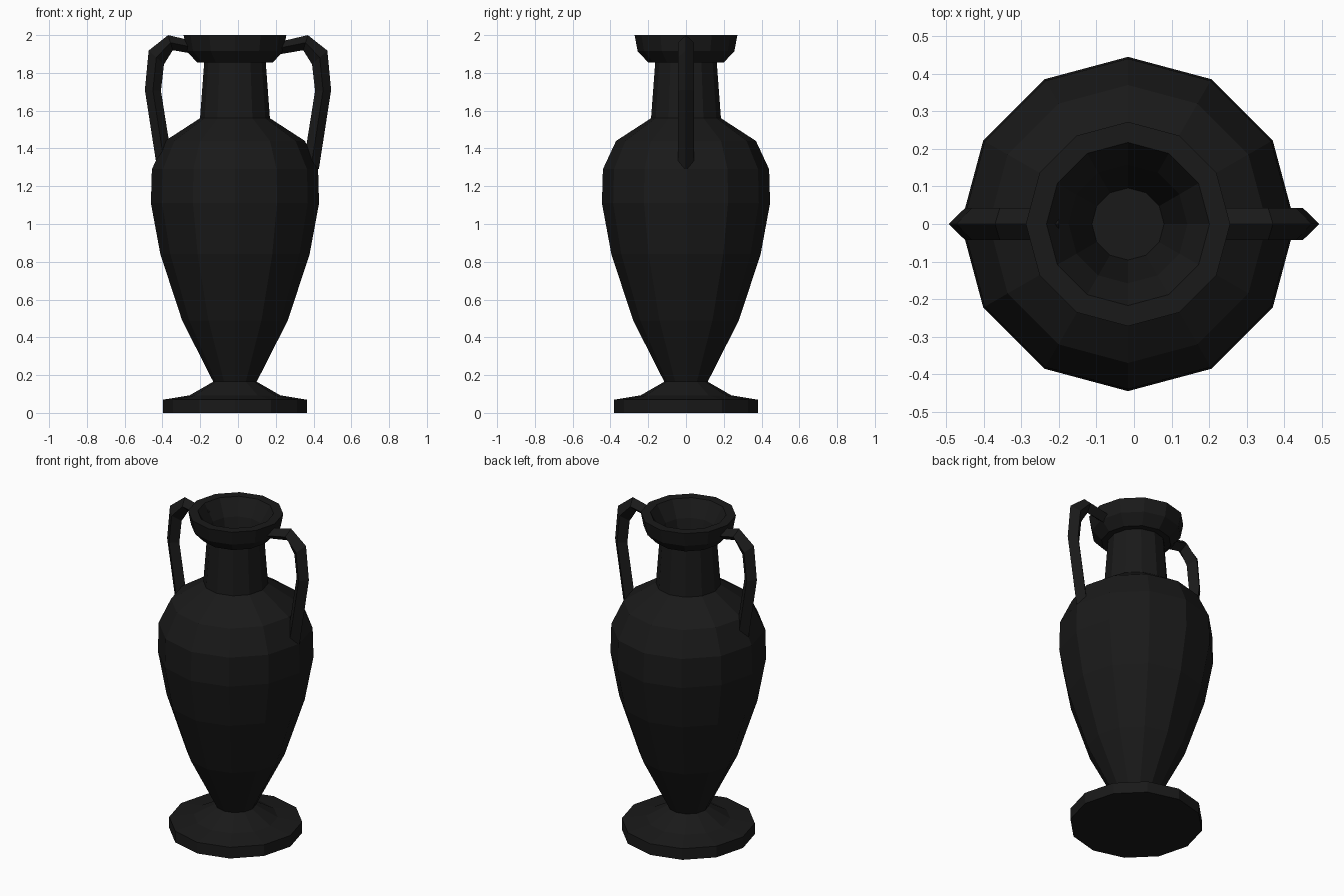
import bpy, bmesh
from math import cos, sin, tau

if "Cube" in bpy.data.objects:
    bpy.data.objects.remove(bpy.data.objects["Cube"])

mat = bpy.data.materials.new("black_glaze")
mat.diffuse_color = (0.01, 0.01, 0.01, 1)
mat.use_nodes = True
mat.node_tree.nodes["Principled BSDF"].inputs["Base Color"].default_value = mat.diffuse_color
SIDES, CX = 12, -0.016


def skin(name, rings):
    """Join consecutive rings of points with quads and cap both ends."""
    bm = bmesh.new()
    loops = [[bm.verts.new(p) for p in ring] for ring in rings]
    n = len(loops[0])
    for a, b in zip(loops, loops[1:]):
        for i in range(n):
            j = (i + 1) % n
            bm.faces.new((a[i], a[j], b[j], b[i]))
    bm.faces.new(loops[0][::-1])
    bm.faces.new(loops[-1])
    bmesh.ops.recalc_face_normals(bm, faces=bm.faces[:])
    mesh = bpy.data.meshes.new(name)
    bm.to_mesh(mesh)
    bm.free()
    mesh.materials.append(mat)
    obj = bpy.data.objects.new(name, mesh)
    bpy.context.collection.objects.link(obj)
    return obj


def lathe(name, profile):
    return skin(name, [[(CX + r * cos(tau * i / SIDES), r * sin(tau * i / SIDES), z)
                        for i in range(SIDES)] for r, z in profile])


# Vase: foot, belly, shoulder, neck, flared lip, then the hollow mouth
lathe("vase_body", [
    (0.38, 0), (0.38, 0.07), (0.24, 0.093), (0.115, 0.165),
    (0.28, 0.49), (0.395, 0.84), (0.445, 1.11), (0.44, 1.29), (0.37, 1.44),
    (0.185, 1.56), (0.163, 1.855), (0.20, 1.855), (0.256, 1.915), (0.272, 2.0),
    (0.217, 2.0), (0.158, 1.9), (0.096, 1.62)])

# Handles: diamond section given by (outer x, z, inner x, z) along the path
path = [(0.20, 1.96, 0.20, 1.895), (0.37, 2.0, 0.345, 1.92),
        (0.473, 1.918, 0.392, 1.845), (0.493, 1.71, 0.408, 1.705),
        (0.428, 1.29, 0.345, 1.31)]
for name, s in (("left_handle", -1), ("right_handle", 1)):
    rings = []
    for xo, zo, xi, zi in path:
        mx, mz = s * (xo + xi) / 2, (zo + zi) / 2
        rings.append([(s * xo, 0, zo), (mx, 0.042, mz), (s * xi, 0, zi), (mx, -0.042, mz)])
    skin(name, rings)
